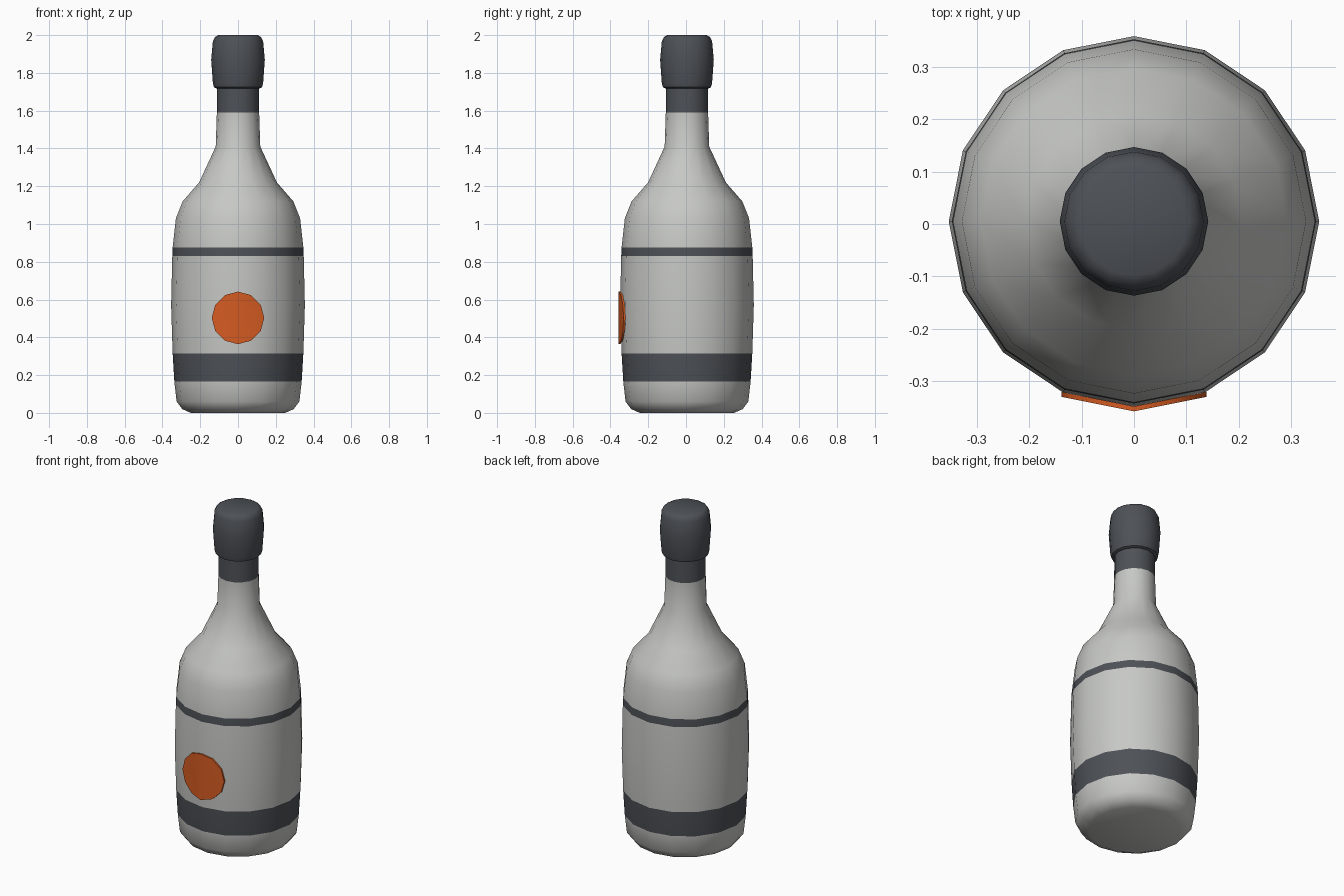
import bpy, bmesh, math

if "Cube" in bpy.data.objects:
    bpy.data.objects.remove(bpy.data.objects["Cube"])

CY = 0.005   # axis of the bottle, the badge shifts the bounds to the front
SIDES = 16


def material(name, rgb):
    m = bpy.data.materials.new(name)
    m.diffuse_color = (*rgb, 1.0)
    m.use_nodes = True
    m.node_tree.nodes["Principled BSDF"].inputs["Base Color"].default_value = m.diffuse_color
    return m


LIGHT = material("light grey", (0.57, 0.58, 0.56))
DARK = material("dark slate", (0.075, 0.083, 0.095))
ORANGE = material("orange", (0.66, 0.105, 0.016))


def finish(bm, name, mats, angle=35):
    bmesh.ops.recalc_face_normals(bm, faces=bm.faces)
    me = bpy.data.meshes.new(name)
    bm.to_mesh(me)
    bm.free()
    ob = bpy.data.objects.new(name, me)
    bpy.context.collection.objects.link(ob)
    for m in mats:
        me.materials.append(m)
    bpy.ops.object.select_all(action='DESELECT')
    ob.select_set(True)
    bpy.context.view_layer.objects.active = ob
    bpy.ops.object.shade_smooth_by_angle(angle=math.radians(angle))
    return ob


def lathe(name, profile, mats, dark_bands=()):
    """Closed turned solid; faces within a height band get the second material."""
    bm = bmesh.new()
    rings = []
    for r, z in profile:
        rings.append([bm.verts.new((r * math.cos(2 * math.pi * i / SIDES),
                                    CY + r * math.sin(2 * math.pi * i / SIDES), z))
                      for i in range(SIDES)])
    for a, b in zip(rings, rings[1:]):
        for i in range(SIDES):
            j = (i + 1) % SIDES
            bm.faces.new((a[i], a[j], b[j], b[i]))
    bm.faces.new(rings[0][::-1])
    bm.faces.new(rings[-1])
    for f in bm.faces:
        z = f.calc_center_median().z
        f.material_index = int(any(lo < z < hi for lo, hi in dark_bands))
    return finish(bm, name, mats)


# Bottle body with painted bands and dark neck sleeve
lathe("bottle_body",
      [(0.25, 0.0), (0.295, 0.02), (0.325, 0.06), (0.337, 0.165), (0.346, 0.315),
       (0.354, 0.57), (0.348, 0.83), (0.346, 0.875), (0.329, 1.03), (0.293, 1.12),
       (0.206, 1.22), (0.118, 1.41), (0.112, 1.59), (0.111, 1.74)],
      [LIGHT, DARK], [(0.165, 0.315), (0.83, 0.875), (1.59, 1.75)])

# Stopper cap
lathe("bottle_cap",
      [(0.115, 1.718), (0.127, 1.724), (0.133, 1.745), (0.142, 1.87),
       (0.133, 1.968), (0.122, 1.99), (0.104, 2.0)], [DARK])

# Round badge folded over the two front facets
bm = bmesh.new()
slope = math.tan(math.pi / SIDES)
layers = []
for y0 in (-0.358, -0.3485):
    ring = []
    for i in range(12):
        a = 2 * math.pi * i / 12
        x = 0.139 * math.sin(a)
        ring.append(bm.verts.new((x, y0 + slope * abs(x), 0.503 + 0.139 * math.cos(a))))
    bm.faces.new(ring[0:7])
    bm.faces.new(ring[6:] + ring[:1])
    layers.append(ring)
for i in range(12):
    j = (i + 1) % 12
    bm.faces.new((layers[0][i], layers[0][j], layers[1][j], layers[1][i]))
finish(bm, "front_badge", [ORANGE])
